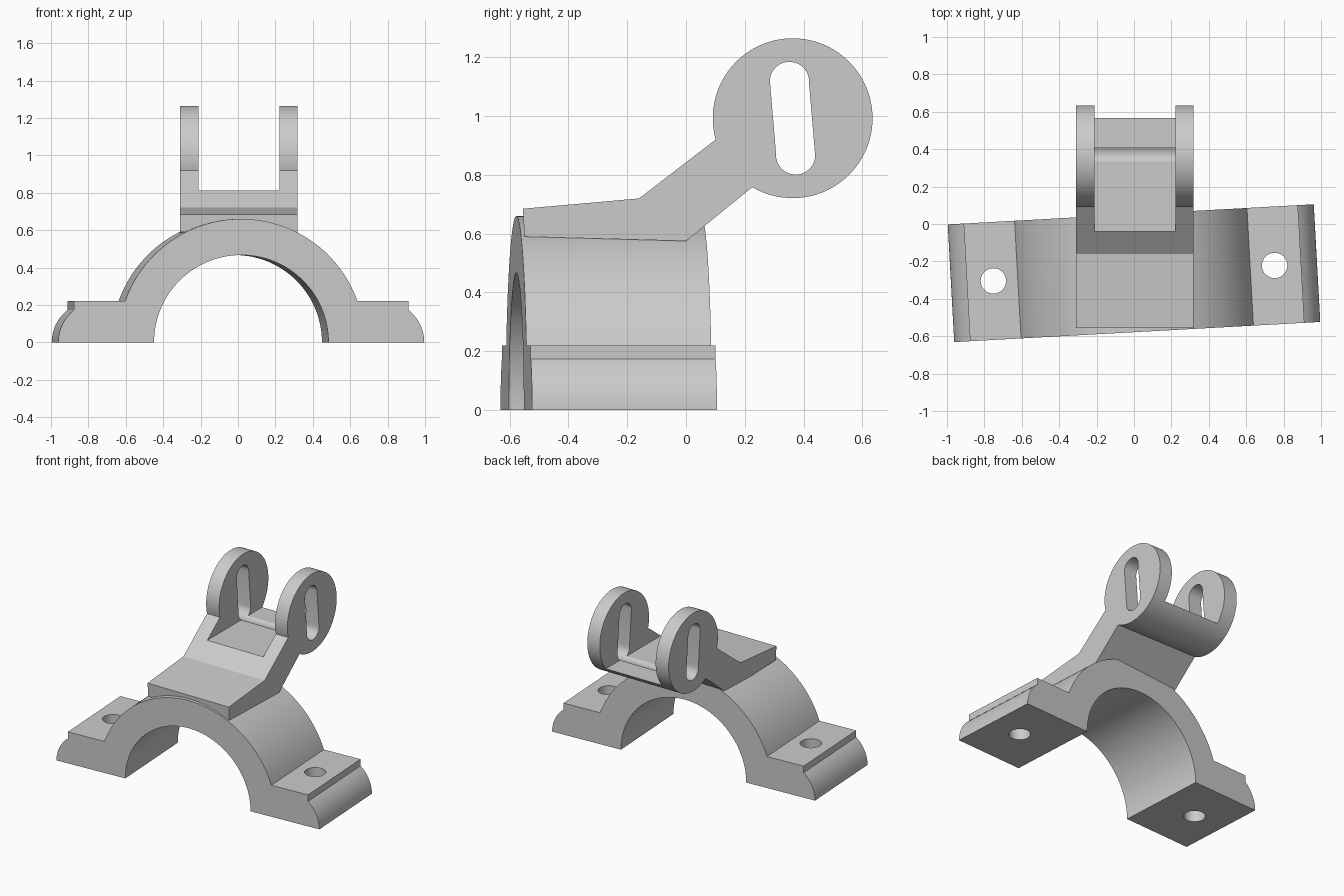
import bpy, bmesh
from math import sin, cos, pi, radians, atan2, sqrt
from mathutils import Matrix, Vector

cube = bpy.data.objects.get("Cube")
if cube:
    bpy.data.objects.remove(cube, do_unlink=True)

grey = bpy.data.materials.new("plain grey")
grey.use_nodes = True
grey.diffuse_color = (0.6, 0.6, 0.6, 1)
grey.node_tree.nodes["Principled BSDF"].inputs["Base Color"].default_value = (0.6, 0.6, 0.6, 1)


def arc(cx, cz, r, start, end, n):
    """Points on a circular arc, angles in radians."""
    return [(cx + r * cos(start + (end - start) * i / n),
             cz + r * sin(start + (end - start) * i / n)) for i in range(n + 1)]


def prism(name, outline, low, high, place):
    """Extrude a flat outline from low to high; place maps (u, v, depth) to a point."""
    bm = bmesh.new()
    face = bm.faces.new([bm.verts.new(place(u, v, low)) for u, v in outline])
    step = Vector(place(0, 0, high)) - Vector(place(0, 0, low))
    new = bmesh.ops.extrude_face_region(bm, geom=[face])["geom"]
    bmesh.ops.translate(bm, vec=step, verts=[g for g in new if isinstance(g, bmesh.types.BMVert)])
    bmesh.ops.recalc_face_normals(bm, faces=bm.faces)
    mesh = bpy.data.meshes.new(name)
    bm.to_mesh(mesh)
    bm.free()
    mesh.materials.append(grey)
    obj = bpy.data.objects.new(name, mesh)
    bpy.context.collection.objects.link(obj)
    return obj


def along_x(u, v, d):
    return (d, u, v)


def along_y(u, v, d):
    return (u, d, v)


def along_z(u, v, d):
    return (u, v, d)


def cut(obj, cutters):
    """Subtract the cutters, then shade smooth with sharp edges kept."""
    for cutter in cutters:
        mod = obj.modifiers.new("cut", 'BOOLEAN')
        mod.operation, mod.solver, mod.object = 'DIFFERENCE', 'EXACT', cutter
    bpy.ops.object.select_all(action='DESELECT')
    obj.select_set(True)
    bpy.context.view_layer.objects.active = obj
    for mod in list(obj.modifiers):
        bpy.ops.object.modifier_apply(modifier=mod.name)
    for cutter in cutters:
        bpy.data.objects.remove(cutter, do_unlink=True)
    bpy.ops.object.shade_smooth_by_angle(angle=radians(25))


# Saddle clamp: half ring with bolt flanges, turned slightly about z
outer, inner, flange, foot = 0.66, 0.467, 0.22, 0.76
lip = 0.895
lip_angle = atan2(sqrt(flange ** 2 - (lip - foot) ** 2), lip - foot)
meet = atan2(flange, sqrt(outer ** 2 - flange ** 2))
right_end = arc(foot, 0, flange, 0, lip_angle, 10) + [(lip, flange)]
left_end = [(-x, z) for x, z in reversed(right_end)]
profile = (right_end + arc(0, 0, outer, meet, pi - meet, 64) + left_end
           + arc(0, 0, inner, pi, 0, 72))
clamp = prism("saddle_clamp", profile, -0.315, 0.315, along_y)
holes = [prism("bolt_hole", arc(s * 0.753, 0, 0.068, 0, 2 * pi, 32)[:-1], -0.1, 0.4, along_z)
         for s in (-1, 1)]
cut(clamp, holes)
clamp.data.transform(Matrix.Translation((0, -0.263, 0)) @ Matrix.Rotation(radians(3.15), 4, 'Z'))

# Bracket: bent arm ending in a round head
cy, cz, head = 0.363, 0.993, 0.272
begin = atan2(0.757 - cz, 0.225 - cy)
finish = atan2(0.92 - cz, 0.10 - cy) + 2 * pi
side = ([(-0.55, 0.59), (0, 0.575)] + arc(cy, cz, head, begin, finish, 72)
        + [(-0.16, 0.72), (-0.555, 0.685)])
bracket = prism("hinge_bracket", side, -0.31, 0.318, along_x)

# Gap between the two ears, and the slanted slot through both
gap = prism("ear_gap", [(-0.1, 0.813), (0.8, 0.813), (0.8, 1.4), (-0.1, 1.4)],
            -0.21, 0.222, along_x)
tilt = -atan2(0.021, 0.25)
slot_outline = (arc(0.352, 1.118, 0.067, -tilt * -1, pi + tilt, 16)
                + arc(0.373, 0.868, 0.067, pi + tilt, 2 * pi + tilt, 16))
slot_outline[0:17] = arc(0.352, 1.118, 0.067, tilt, pi + tilt, 16)
slot = prism("ear_slot", slot_outline, -0.5, 0.5, along_x)
cut(bracket, [gap, slot])
